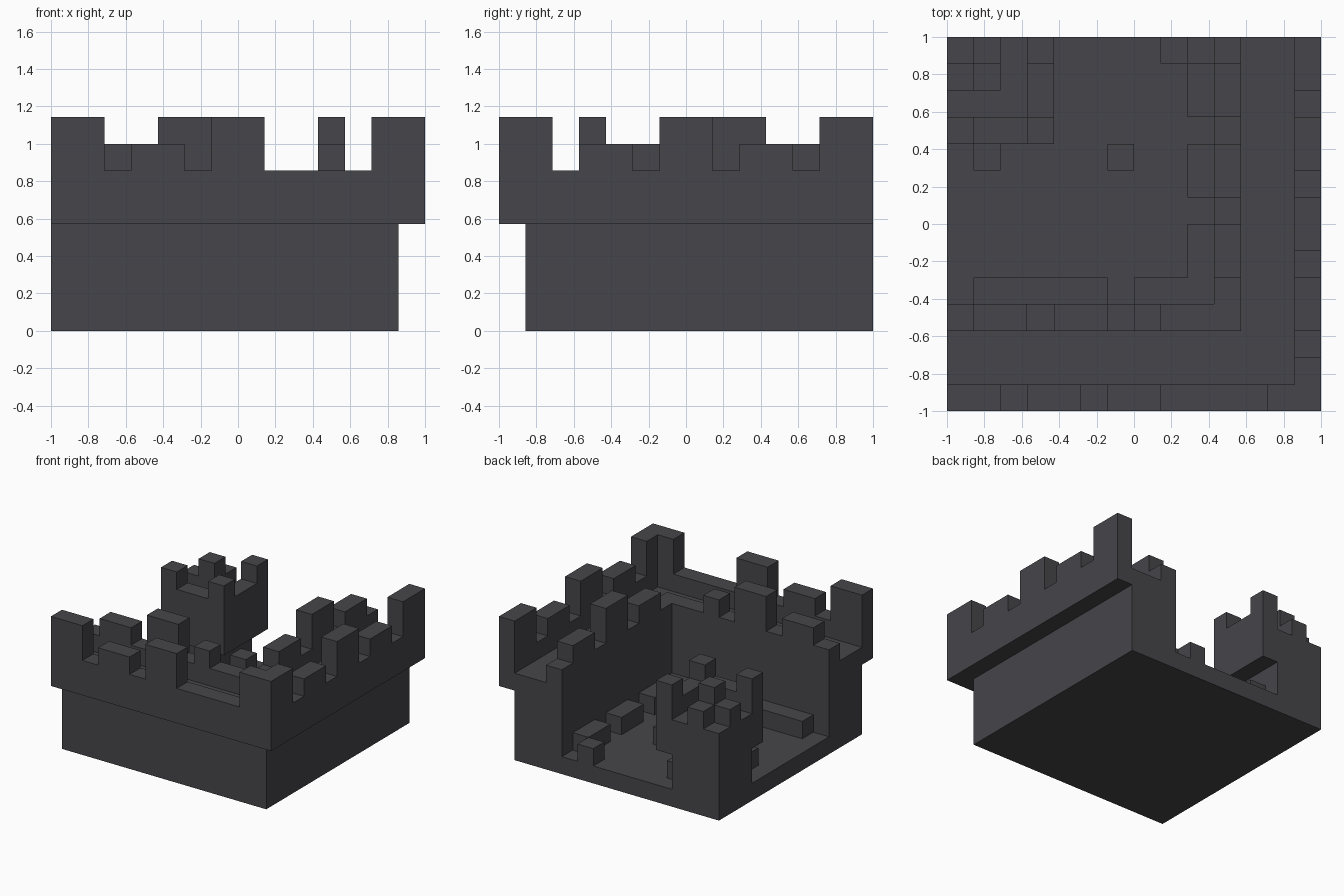
import bpy
import bmesh
from math import radians
from mathutils import Vector

if "Cube" in bpy.data.objects:
    bpy.data.objects.remove(bpy.data.objects["Cube"])

CELL = 1 / 7   # the castle sits on a regular block grid
N = 14

# Dark stone
stone = bpy.data.materials.new("dark_stone")
stone.use_nodes = True
colour = (0.061, 0.059, 0.067, 1)
stone.diffuse_color = colour
bsdf = stone.node_tree.nodes["Principled BSDF"]
bsdf.inputs["Base Color"].default_value = colour
bsdf.inputs["Roughness"].default_value = 0.9

parts = {}


def block(part, xs, ys, zs):
    """Fill a box of grid cells, each range given as (start, end)."""
    parts.setdefault(part, set()).update(
        (x, y, z) for x in range(*xs) for y in range(*ys) for z in range(*zs))


def both_wings(name, along, across, zs):
    """Same block on the front wing and, mirrored on the diagonal, the side wing."""
    block("front_" + name, along, across, zs)
    block("side_" + name, (N - across[1], N - across[0]),
          (N - along[1], N - along[0]), zs)


# Ground slab
block("floor", (0, 13), (1, N), (0, 1))

# Two thick walls meeting at a corner, with overhang and inner parapet
both_wings("wall", (0, 13), (1, 4), (1, 5))
both_wings("overhang", (0, N), (0, 1), (4, 6))
both_wings("inner_parapet", (0, 11), (3, 4), (5, 6))

# Outer merlons
for start, top in ((0, 8), (3, 7), (6, 8), (12, 8)):
    block("front_outer_merlons", (start, start + 2), (0, 1), (6, top))
for start, top in ((0, 8), (3, 7), (6, 8), (9, 7), (12, 8)):
    block("side_outer_merlons", (13, N), (start, start + 2), (6, top))

# Inner merlons
both_wings("inner_merlons", (1, 3), (3, 4), (6, 7))
both_wings("inner_merlons", (4, 6), (3, 4), (6, 8))
block("front_inner_merlons", (7, 8), (3, 4), (6, 7))
block("side_inner_merlons", (10, 11), (5, 7), (6, 7))

# Tower: narrow shaft, wider head, parapet, merlons and a broken corner
block("tower_shaft", (0, 3), (11, N), (1, 3))
block("tower_head", (0, 4), (10, N), (3, 5))
block("tower_parapet", (0, 4), (10, 11), (5, 6))
block("tower_parapet", (3, 4), (10, N), (5, 6))
for x, y in ((0, 10), (3, 10), (3, 13)):
    block("tower_merlons", (x, x + 1), (y, y + 1), (6, 7))
block("broken_turret", (1, 2), (12, 13), (5, 7))
block("broken_turret", (1, 2), (13, N), (5, 6))
block("broken_turret", (0, 1), (12, 13), (5, 6))

# Low blocks along the walls and loose rubble in the yard
block("front_ledge", (1, 6), (4, 5), (1, 2))
block("corner_ledge", (7, 10), (4, 5), (1, 2))
block("corner_ledge", (9, 10), (4, 7), (1, 2))
block("side_ledge", (9, 10), (8, 10), (1, 2))
block("side_ledge", (9, 10), (11, 13), (1, 2))
for x, y in ((8, 13), (6, 9), (1, 9), (3, 12)):
    block("rubble", (x, x + 1), (y, y + 1), (1, 2))

solid = set().union(*parts.values())


def build(name, cells):
    """Make one part from its cells, leaving out faces buried in stone."""
    bm = bmesh.new()
    for cell in cells:
        centre = Vector(cell) + Vector((0.5, 0.5, 0.5))
        for axis in range(3):
            for sign in (-1, 1):
                step = Vector((0, 0, 0))
                step[axis] = sign
                if tuple(int(a + b) for a, b in zip(cell, step)) in solid:
                    continue
                u, v = Vector((0, 0, 0)), Vector((0, 0, 0))
                u[(axis + 1) % 3] = 0.5
                v[(axis + 2) % 3] = 0.5 * sign
                mid = centre + step / 2
                corners = (mid - u - v, mid + u - v, mid + u + v, mid - u + v)
                bm.faces.new([bm.verts.new(c) for c in corners])
    bmesh.ops.remove_doubles(bm, verts=bm.verts, dist=0.01)
    bmesh.ops.dissolve_limit(bm, angle_limit=radians(1),
                             verts=bm.verts, edges=bm.edges)
    for vert in bm.verts:
        vert.co = vert.co * CELL - Vector((1, 1, 0))
    mesh = bpy.data.meshes.new(name)
    bm.to_mesh(mesh)
    bm.free()
    mesh.materials.append(stone)
    bpy.context.scene.collection.objects.link(bpy.data.objects.new(name, mesh))


for part_name, part_cells in parts.items():
    build(part_name, sorted(part_cells))
